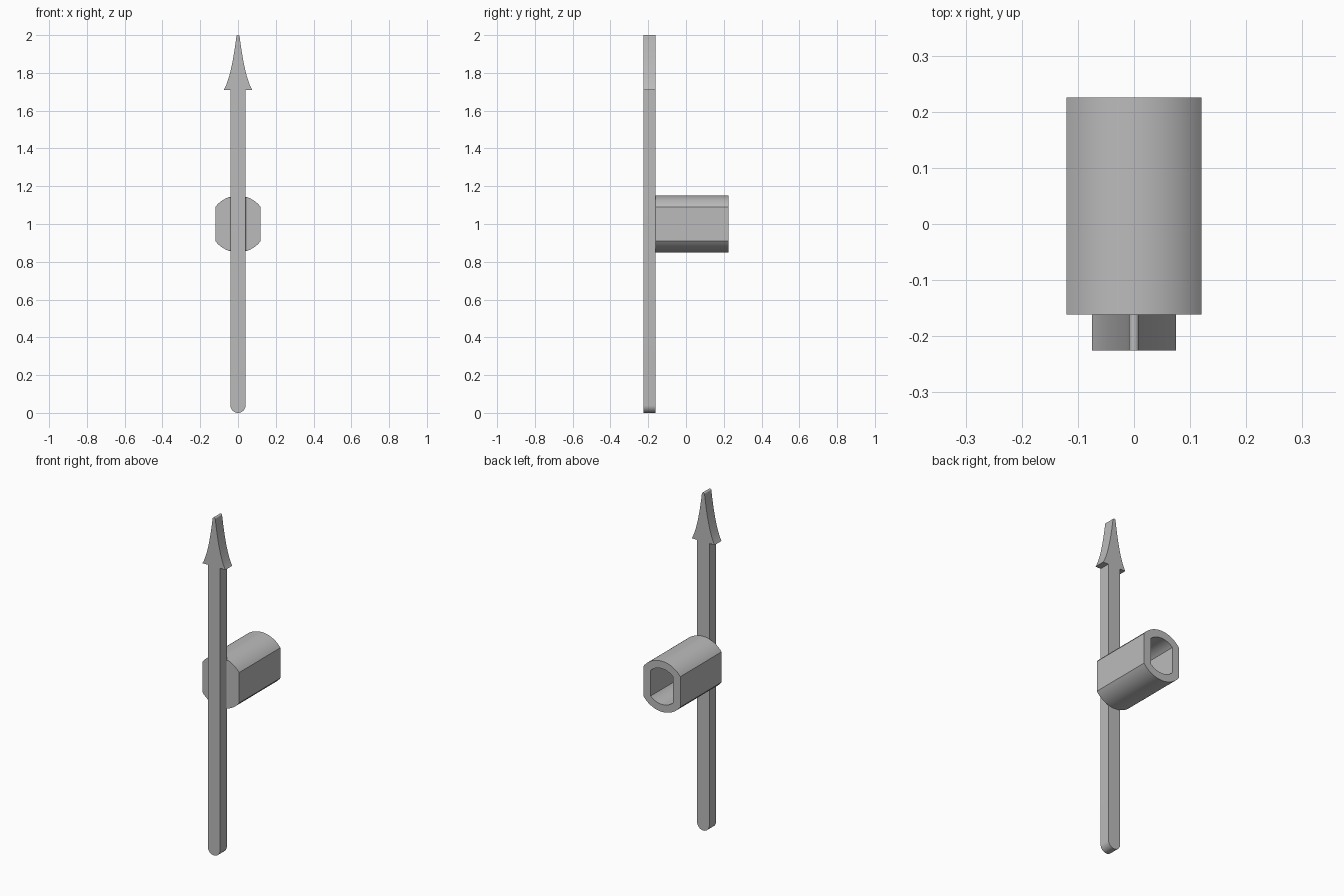
import bpy
import bmesh
import math

if "Cube" in bpy.data.objects:
    bpy.data.objects.remove(bpy.data.objects["Cube"], do_unlink=True)

GREY = (0.5, 0.5, 0.5, 1.0)
grey = bpy.data.materials.new("plain grey")
grey.diffuse_color = GREY
grey.use_nodes = True
grey.node_tree.nodes["Principled BSDF"].inputs["Base Color"].default_value = GREY

CENTRE_Z = 1.0
HAND_FRONT, HAND_BACK = -0.225, -0.161
SOCKET_BACK = 0.225


def loft(name, rings):
    """Skin a list of equal-length point rings and cap both ends."""
    bm = bmesh.new()
    loops = [[bm.verts.new(p) for p in ring] for ring in rings]
    n = len(loops[0])
    for a, b in zip(loops, loops[1:]):
        for i in range(n):
            j = (i + 1) % n
            bm.faces.new((a[i], a[j], b[j], b[i]))
    bm.faces.new(loops[0][::-1])
    bm.faces.new(loops[-1])
    bmesh.ops.recalc_face_normals(bm, faces=bm.faces)
    mesh = bpy.data.meshes.new(name)
    bm.to_mesh(mesh)
    bm.free()
    mesh.materials.append(grey)
    obj = bpy.data.objects.new(name, mesh)
    bpy.context.collection.objects.link(obj)
    bpy.ops.object.select_all(action="DESELECT")
    obj.select_set(True)
    bpy.context.view_layer.objects.active = obj
    bpy.ops.object.shade_smooth_by_angle(angle=math.radians(30))
    return obj


def at_y(profile, y):
    return [(x, y, z) for x, z in profile]


def arc(cx, cz, r, start, end, steps):
    """Arc points in degrees, anticlockwise from +x."""
    angles = [math.radians(start + (end - start) * i / steps) for i in range(steps + 1)]
    return [(cx + r * math.cos(a), cz + r * math.sin(a)) for a in angles]


def double_flat(radius, half_width):
    """Circle cut by two upright flats."""
    a = math.degrees(math.acos(half_width / radius))
    return (arc(0, CENTRE_Z, radius, a, 180 - a, 24)
            + arc(0, CENTRE_Z, radius, 180 + a, 360 - a, 24))


def head_curve(steps):
    """Concave flank of the arrow head, from barb to tip."""
    p, q, r = (0.075, 1.71), (0.035, 1.78), (0.009, 1.99)
    for i in range(steps + 1):
        t = i / steps
        yield tuple((1 - t) ** 2 * a + 2 * t * (1 - t) * b + t * t * c
                    for a, b, c in zip(p, q, r))


# Flat pointer hand: rounded foot, straight stem, barbed head, rounded tip
STEM = 0.04
right_half = arc(0, STEM, STEM, 270, 360, 10) + [(STEM, 1.71)] + list(head_curve(16))
right_half += arc(0, 1.991, 0.009, 0, 90, 5)
left_half = [(-x, z) for x, z in reversed(right_half[1:-1])]
outline = right_half + left_half
loft("pointer_hand", [at_y(outline, HAND_FRONT), at_y(outline, HAND_BACK)])

# Socket behind the hand, with a blind bore open at the back
outer = double_flat(0.15, 0.12)
bore = double_flat(0.106, 0.074)
loft("socket", [at_y(outer, HAND_BACK), at_y(outer, SOCKET_BACK),
                at_y(bore, SOCKET_BACK), at_y(bore, -0.1)])

# Small fillets where the hand meets the socket
R = 0.01
for side, label in ((1, "left"), (-1, "right")):
    section = [(STEM, HAND_BACK)] + arc(STEM + R, HAND_BACK - R, R, 90, 180, 6)
    rings = [[(side * x, y, CENTRE_Z + s * 0.141) for x, y in section] for s in (-1, 1)]
    loft(label + "_fillet", rings)
